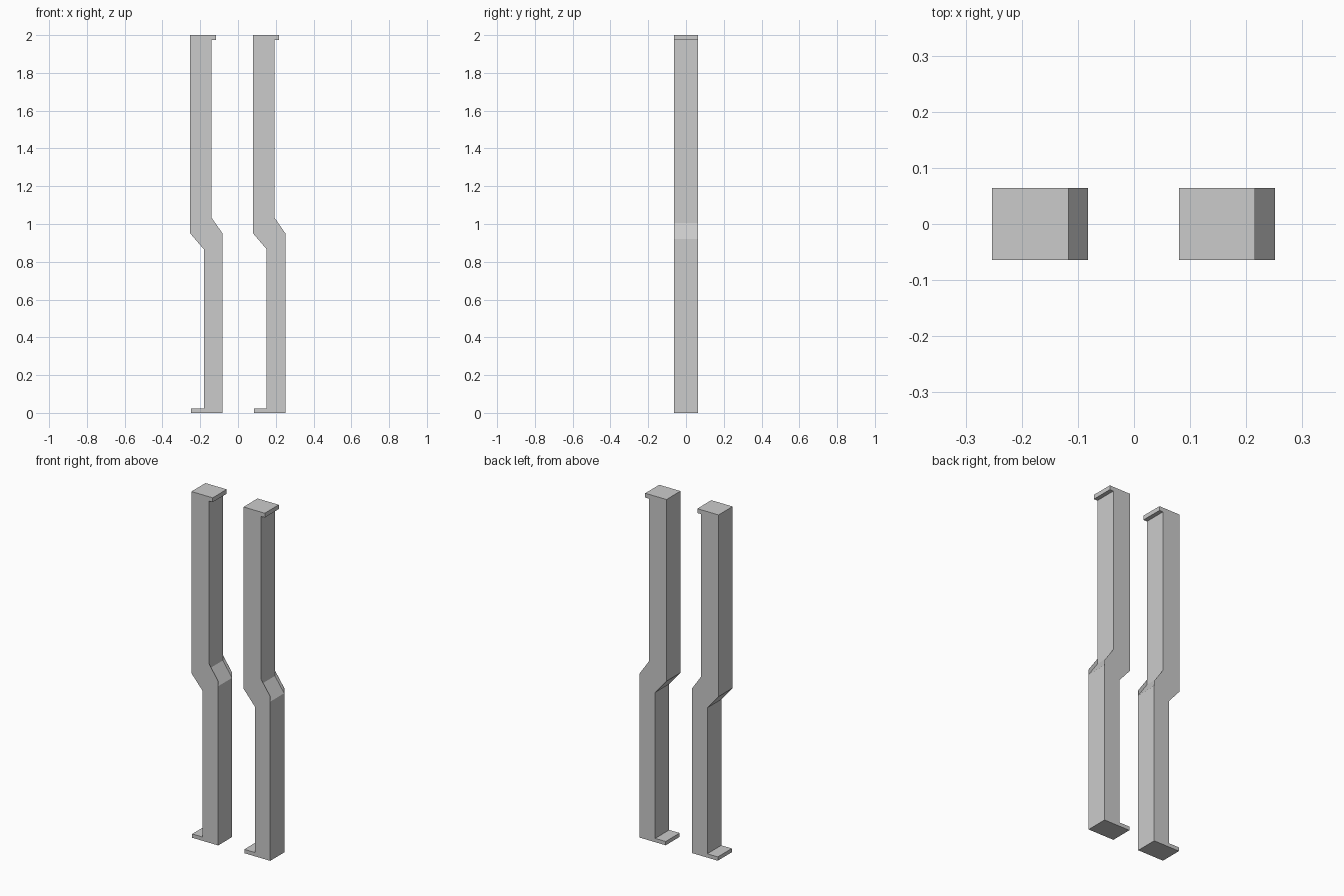
import bpy, bmesh

if "Cube" in bpy.data.objects:
    bpy.data.objects.remove(bpy.data.objects["Cube"])

HALF_DEPTH = 0.064
FIN = 0.001          # thin side skins that stand proud of the recessed slope
SPACING = 0.333


def prism(name, profile, y0, y1, dx):
    """Extrude an x-z outline from y0 to y1."""
    bm = bmesh.new()
    face = bm.faces.new([bm.verts.new((x + dx, y0, z)) for x, z in profile])
    ext = bmesh.ops.extrude_face_region(bm, geom=[face])
    verts = [v for v in ext["geom"] if isinstance(v, bmesh.types.BMVert)]
    bmesh.ops.translate(bm, verts=verts, vec=(0, y1 - y0, 0))
    bmesh.ops.recalc_face_normals(bm, faces=bm.faces)
    mesh = bpy.data.meshes.new(name)
    bm.to_mesh(mesh)
    bm.free()
    obj = bpy.data.objects.new(name, mesh)
    bpy.context.collection.objects.link(obj)
    return obj


def outline(slope_drop):
    """Cranked post with a foot tab at bottom left and a lip at top right."""
    return [
        (-0.248, 0.0), (-0.082, 0.0),
        (-0.082, 0.95 - slope_drop), (-0.141, 1.035 - slope_drop),
        (-0.141, 1.975), (-0.117, 1.975), (-0.117, 2.0),
        (-0.253, 2.0), (-0.253, 0.95),
        (-0.181, 0.866), (-0.181, 0.022), (-0.248, 0.022),
    ]


# skin wedge: the gap between the recessed slope and the side outline
wedge = [(-0.082, 0.92), (-0.082, 0.95), (-0.141, 1.035), (-0.141, 1.005)]

for side, dx in (("left", 0.0), ("right", SPACING)):
    prism(f"{side}_handle_post", outline(0.03), -HALF_DEPTH, HALF_DEPTH, dx)
    prism(f"{side}_front_fin", wedge, -HALF_DEPTH, -HALF_DEPTH + FIN, dx)
    prism(f"{side}_back_fin", wedge, HALF_DEPTH - FIN, HALF_DEPTH, dx)
